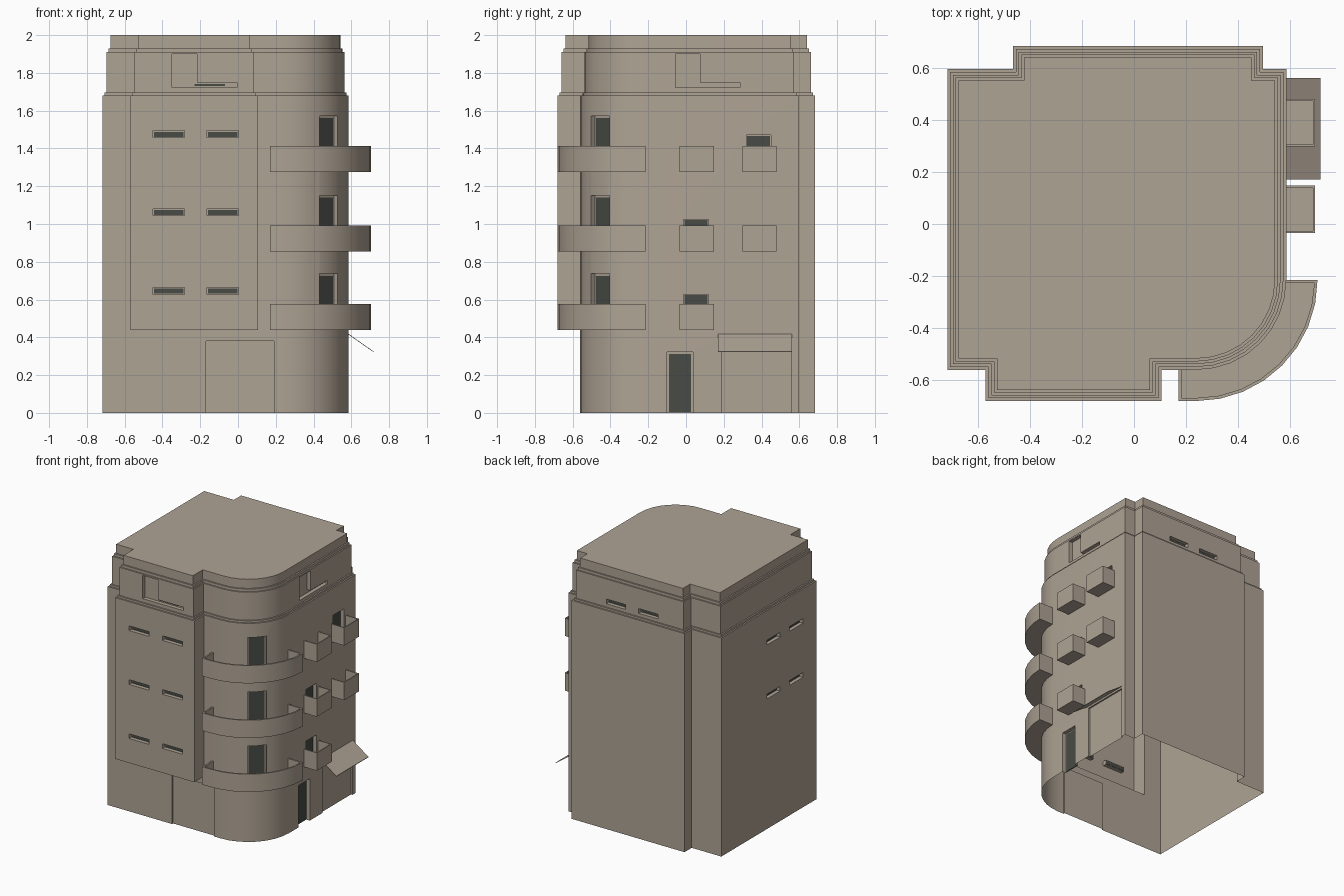
import bpy, bmesh, math
from mathutils import Matrix, Vector

if "Cube" in bpy.data.objects:
    bpy.data.objects.remove(bpy.data.objects["Cube"])


def material(name, rgb):
    m = bpy.data.materials.new(name)
    m.diffuse_color = (*rgb, 1)
    m.use_nodes = True
    m.node_tree.nodes["Principled BSDF"].inputs["Base Color"].default_value = m.diffuse_color
    return m


PLASTER = material("warm_plaster", (0.43, 0.37, 0.30))
GLASS = material("dark_glass", (0.065, 0.07, 0.06))
CX, CY, R = 0.24, -0.215, 0.345          # rounded street corner
SEG = 8


def arc(r, a0=-90, a1=0):
    return [(CX + r * math.cos(math.radians(a0 + (a1 - a0) * k / SEG)),
             CY + r * math.sin(math.radians(a0 + (a1 - a0) * k / SEG))) for k in range(SEG + 1)]


def prism(bm, pts, z0, z1, mat=Matrix()):
    """Closed prism over a flat polygon."""
    lo = [bm.verts.new(mat @ Vector((x, y, z0))) for x, y in pts]
    hi = [bm.verts.new(mat @ Vector((x, y, z1))) for x, y in pts]
    fs = [bm.faces.new(lo[::-1]), bm.faces.new(hi)]
    n = len(pts)
    for i in range(n):
        j = (i + 1) % n
        fs.append(bm.faces.new((lo[i], lo[j], hi[j], hi[i])))
    bmesh.ops.recalc_face_normals(bm, faces=fs)


def finish(name, bm, mat):
    me = bpy.data.meshes.new(name)
    bm.to_mesh(me)
    bm.free()
    me.materials.append(mat)
    ob = bpy.data.objects.new(name, me)
    bpy.context.collection.objects.link(ob)
    return ob


def smooth(ob):
    bpy.ops.object.select_all(action='DESELECT')
    ob.select_set(True)
    bpy.context.view_layer.objects.active = ob
    bpy.ops.object.shade_smooth_by_angle(angle=math.radians(30))


# Building shell: stacked rings, front bay starts above the ground floor
def outline(i, bay=True):
    yb = -0.68 + i if bay else -0.56 + i
    return ([(-0.717 + i, 0.595 - i), (-0.717 + i, -0.56 + i), (-0.57 + i, -0.56 + i),
             (-0.57 + i, yb), (0.105 - i, yb), (0.105 - i, -0.56 + i)] + arc(R - i) +
            [(0.585 - i, 0.595 - i), (0.495 - i, 0.595 - i), (0.495 - i, 0.683 - i),
             (-0.465 + i, 0.683 - i), (-0.465 + i, 0.595 - i)])


levels = [(0, 0, False), (0.44, 0, False), (0.44, 0, True), (1.68, 0, True)]
for z0, z1, inset in ((1.68, 1.695, 0.011), (1.695, 1.91, 0.022),
                      (1.91, 1.93, 0.032), (1.93, 2.0, 0.043)):
    levels += [(z0, inset, True), (z1, inset, True)]
bm = bmesh.new()
rings = [[bm.verts.new((x, y, z)) for x, y in outline(i, b)] for z, i, b in levels]
for a, b in zip(rings, rings[1:]):
    for k in range(len(a)):
        j = (k + 1) % len(a)
        bm.faces.new((a[k], a[j], b[j], b[k]))
bm.faces.new(rings[0][::-1])
bm.faces.new(rings[-1])
bmesh.ops.remove_doubles(bm, verts=bm.verts, dist=1e-5)
bmesh.ops.recalc_face_normals(bm, faces=bm.faces)
shell = finish("building_shell", bm, PLASTER)

# Openings: cutter and glass are drawn in wall coordinates (u along wall, z up)
cut, panes = bmesh.new(), bmesh.new()


def wall(x, y, angle):
    """Matrix whose local x runs along the wall, y is up, z points outward."""
    return (Matrix.Translation((x, y, 0)) @ Matrix.Rotation(math.radians(angle), 4, 'Z')
            @ Matrix.Rotation(math.radians(90), 4, 'X'))


def rect(u0, u1, z0, z1):
    return [(u0, z0), (u1, z0), (u1, z1), (u0, z1)]


def opening(w, u0, u1, z0, z1, depth=0.03, glass=True, m=0.008):
    prism(cut, rect(u0, u1, z0, z1), -depth, 0.04, w)
    if glass:
        prism(panes, rect(u0 + m, u1 - m, max(z0, 0) + m / 2, z1 - m), -depth - 0.002, -depth + 0.005, w)


front, right = wall(0, -0.68, 0), wall(0.585, 0, 90)
ground_front, left = wall(0, -0.56, 0), wall(-0.717, 0, -90)
s = math.sqrt(0.5)
corner = wall(CX + R * s, CY - R * s, 45)
floors = (0.44, 0.855, 1.275)

# slit windows on the front bay, left wall and attic back
for z in (0.628, 1.044, 1.458):
    for u in (-0.45, -0.165):
        opening(front, u, u + 0.168, z, z + 0.036, m=0.006)
for z in (1.0, 1.415):
    for y in (0.04, -0.236):
        opening(left, -y, -y + 0.16, z, z + 0.036, m=0.006)
back = wall(0, 0.661, 180)
for x in (0.215, -0.06):
    opening(back, -x, -x + 0.165, 1.72, 1.756, m=0.006)
# corner balcony doors
for z in floors:
    opening(corner, -0.068, 0.068, z + 0.014, z + 0.297, depth=0.035, m=0.012)
# windows behind the small balconies
for u, z0, z1 in ((-0.012, 0.455, 0.628), (-0.012, 0.87, 1.025), (0.32, 1.29, 1.47)):
    opening(right, u, u + 0.13, z0, z1, m=0.004)
# entrance, shop front and front panel at street level
opening(right, -0.10, 0.037, -0.05, 0.322, m=0.01)
opening(right, 0.19, 0.555, -0.05, 0.40, depth=0.012, glass=False)
opening(ground_front, -0.17, 0.19, -0.05, 0.38, depth=0.012, glass=False)


# L-shaped attic recesses
def l_recess(w, u0, u1, u2):
    prism(cut, [(u0, 1.722), (u2, 1.722), (u2, 1.748), (u1, 1.748), (u1, 1.90), (u0, 1.90)],
          -0.03, 0.02, w)


l_recess(wall(0, -0.658, 0), -0.35, -0.218, -0.005)
l_recess(wall(0.563, 0, 90), -0.055, 0.075, 0.285)
prism(panes, rect(-0.23, -0.07, 1.73, 1.74), -0.032, -0.025, wall(0, -0.658, 0))

cutter = finish("opening_cutter", cut, PLASTER)
finish("window_glass", panes, GLASS)
mod = shell.modifiers.new("openings", 'BOOLEAN')
mod.operation, mod.solver, mod.object = 'DIFFERENCE', 'EXACT', cutter
dg = bpy.context.evaluated_depsgraph_get()
mesh = bpy.data.meshes.new_from_object(shell.evaluated_get(dg))
shell.modifiers.clear()
shell.data = mesh
bpy.data.objects.remove(cutter)

# the underside is open
bm = bmesh.new()
bm.from_mesh(mesh)
base = [f for f in bm.faces if f.calc_center_median().z < 1e-3 and abs(f.normal.z) > 0.9]
bmesh.ops.delete(bm, geom=base, context='FACES')
bm.to_mesh(mesh)
bm.free()
smooth(shell)

# Curved corner balconies: thin parapet plus floor
T, RO = 0.012, 0.465
outer = [(0.17, -0.55), (0.17, CY - RO)] + arc(RO) + [(0.575, CY)]
inner = [(0.17 + T, -0.55), (0.17 + T, CY - RO + T)] + arc(RO - T, -90, -1.5) + [(0.575, CY - T)]
for n, z in enumerate(floors, 1):
    bm = bmesh.new()
    prism(bm, outer + inner[::-1], z, z + 0.137)
    prism(bm, outer[:-1] + arc(R - 0.008)[::-1], z, z + T)
    smooth(finish(f"corner_balcony_{n}", bm, PLASTER))

# Small box balconies on the right wall
for n, (y, z) in enumerate(((-0.035, floors[0]), (-0.035, floors[1]), (0.298, floors[1]),
                            (-0.035, floors[2]), (0.298, floors[2])), 1):
    x0, x1, y1, t = 0.58, 0.695, y + 0.182, 0.008
    bm = bmesh.new()
    prism(bm, [(x0, y), (x1, y), (x1, y1), (x0, y1), (x0, y1 - t), (x1 - t, y1 - t),
               (x1 - t, y + t), (x0, y + t)], z, z + 0.137)
    prism(bm, [(x0, y), (x1, y), (x1, y1), (x0, y1)], z, z + T)
    finish(f"box_balcony_{n}", bm, PLASTER)

# Sloping shop awning
bm = bmesh.new()
prism(bm, [(0.583, 0.416), (0.717, 0.322), (0.717, 0.326), (0.583, 0.42)], -0.56, -0.17,
      Matrix.Rotation(math.radians(90), 4, 'X'))
finish("shop_awning", bm, PLASTER)
